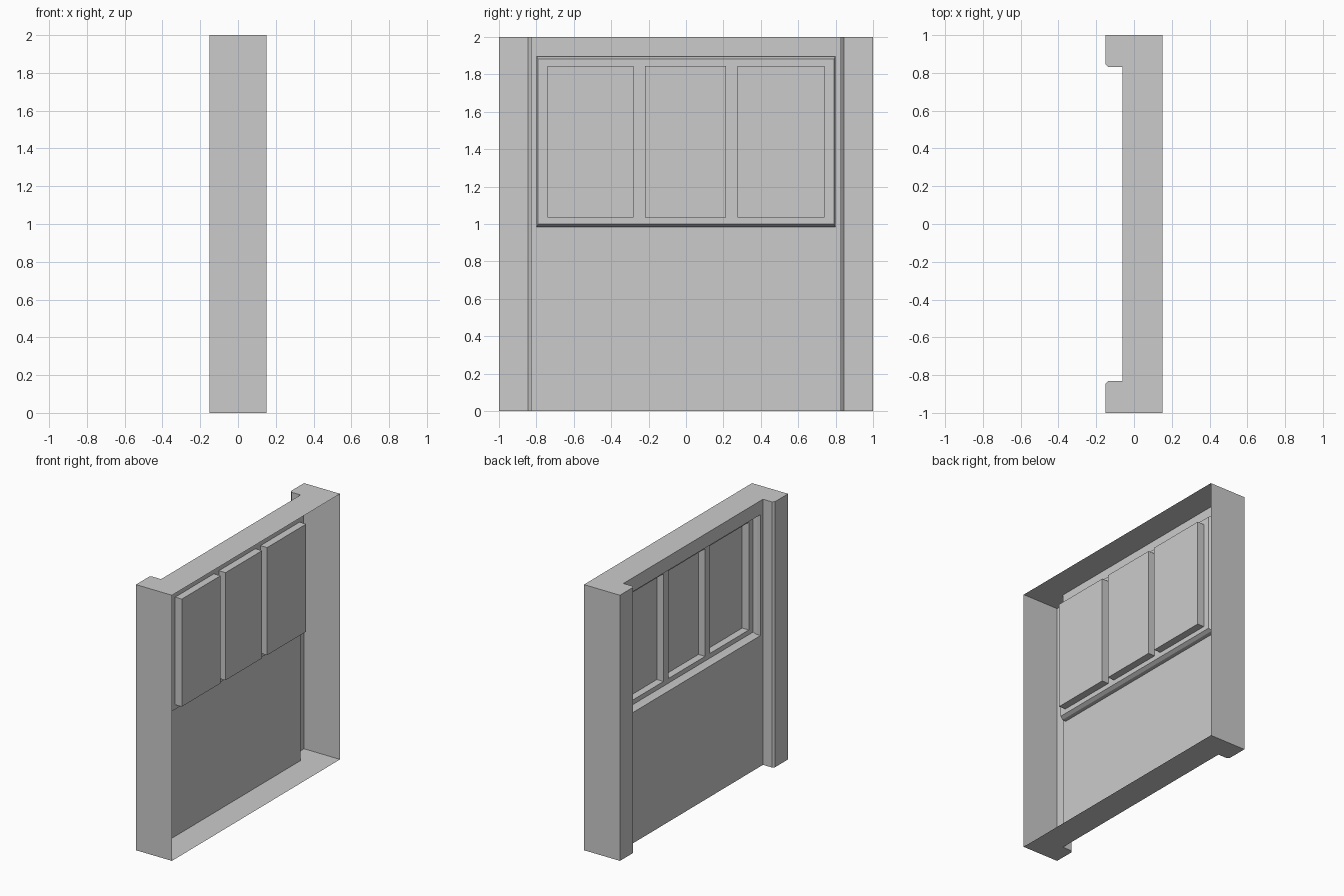
import bpy
import bmesh

cube = bpy.data.objects.get("Cube")
if cube:
    bpy.data.objects.remove(cube)

# Single flat colour
grey = bpy.data.materials.new("plain_grey")
grey.use_nodes = True
COLOUR = (0.6, 0.6, 0.6, 1)
grey.diffuse_color = COLOUR
grey.node_tree.nodes["Principled BSDF"].inputs["Base Color"].default_value = COLOUR

WALL_X, STEP_X, FRAME_X, PANE_X = -0.06, -0.03, -0.005, 0.05
PANE_LOW, PANE_HIGH = 1.035, 1.845


def rect(x, y0, y1, z0, z1):
    """Upright rectangle at depth x."""
    return [(x, y0, z0), (x, y1, z0), (x, y1, z1), (x, y0, z1)]


def add_face(bm, points):
    bm.faces.new([bm.verts.new(p) for p in points])


def add_panel(bm, r):
    add_face(bm, r[::-1])


def add_ring(bm, outer, inner):
    """Four faces joining two rectangles."""
    for i in range(4):
        j = (i + 1) % 4
        add_face(bm, [inner[i], inner[j], outer[j], outer[i]])


def finish(name, bm):
    bmesh.ops.remove_doubles(bm, verts=bm.verts, dist=0.0001)
    mesh = bpy.data.meshes.new(name)
    bm.to_mesh(mesh)
    bm.free()
    mesh.materials.append(grey)
    obj = bpy.data.objects.new(name, mesh)
    bpy.context.collection.objects.link(obj)


# Open-backed shell: plan outline with a chamfered pillar at each end
half_plan = [(0.15, 1), (-0.15, 1), (-0.15, 0.845), (-0.135, 0.83), (WALL_X, 0.83)]
plan = half_plan + [(x, -y) for x, y in reversed(half_plan)]
bm = bmesh.new()
add_face(bm, [(x, y, 2) for x, y in plan])
add_face(bm, [(x, y, 0) for x, y in reversed(plan)])
for i in range(len(plan) - 1):
    if i == len(half_plan) - 1:
        continue  # the main wall is made around the window
    (ax, ay), (bx, by) = plan[i], plan[i + 1]
    add_face(bm, [(ax, ay, 2), (ax, ay, 0), (bx, by, 0), (bx, by, 2)])
opening = rect(WALL_X, -0.8, 0.8, 0.985, 1.895)
add_ring(bm, rect(WALL_X, -0.83, 0.83, 0, 2), opening)
finish("wall_shell", bm)

# Window frame: straight reveal, chamfer, then flat frame with mullions
bm = bmesh.new()
reveal = rect(STEP_X, -0.8, 0.8, 0.985, 1.895)
frame = rect(FRAME_X, -0.79, 0.79, 1.0, 1.883)
add_ring(bm, opening, reveal)
add_ring(bm, reveal, frame)
add_ring(bm, frame, rect(FRAME_X, -0.74, 0.74, PANE_LOW, PANE_HIGH))
for y0, y1 in [(-0.28, -0.22), (0.215, 0.275)]:
    add_panel(bm, rect(FRAME_X, y0, y1, PANE_LOW, PANE_HIGH))
finish("window_frame", bm)

# Three recessed panes
bm = bmesh.new()
for y0, y1 in [(-0.74, -0.28), (-0.22, 0.215), (0.275, 0.74)]:
    front = rect(FRAME_X, y0, y1, PANE_LOW, PANE_HIGH)
    back = rect(PANE_X, y0, y1, PANE_LOW, PANE_HIGH)
    add_ring(bm, front, back)
    add_panel(bm, back)
finish("window_panes", bm)
